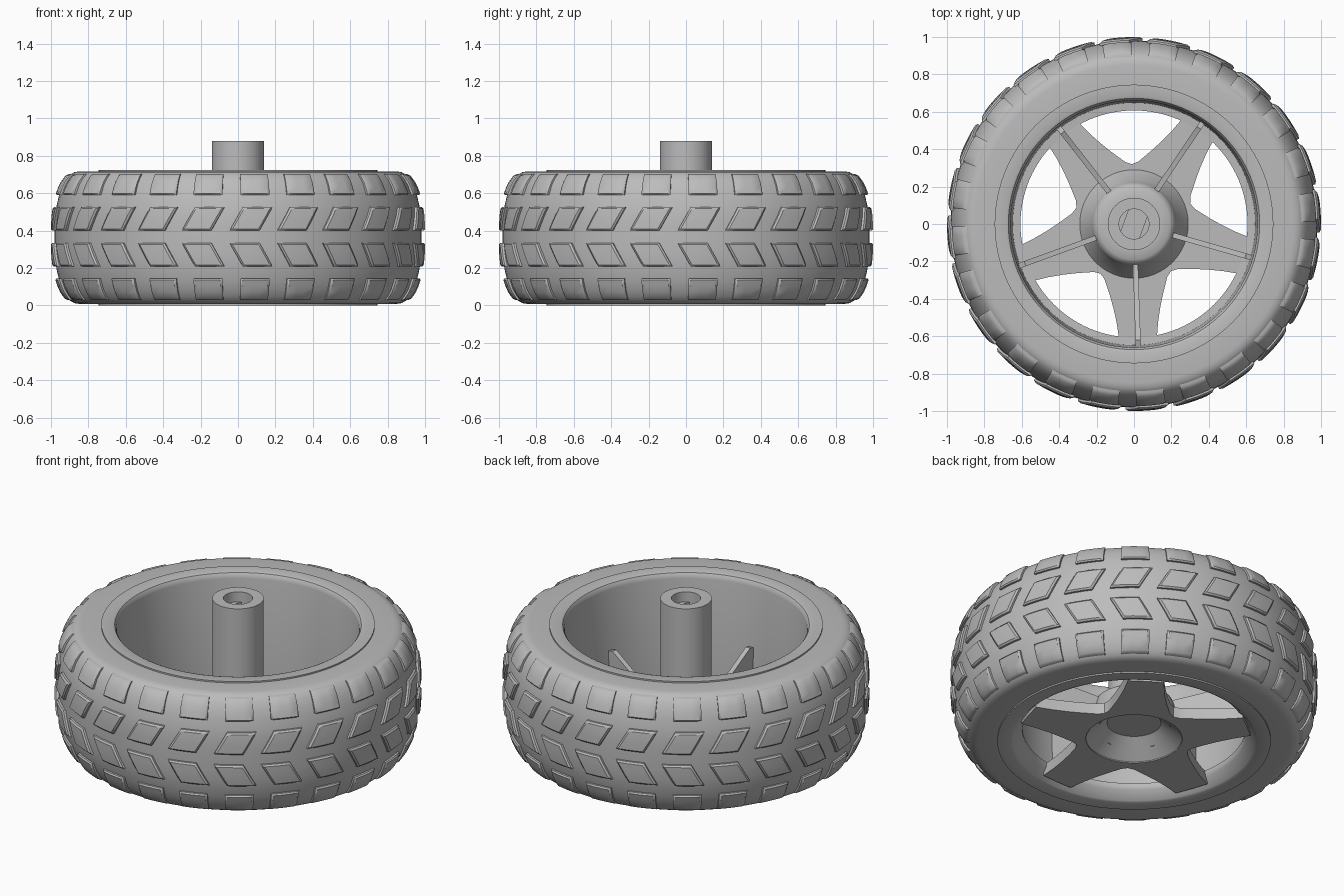
import bpy, bmesh
from math import sin, cos, radians, pi

if "Cube" in bpy.data.objects:
    bpy.data.objects.remove(bpy.data.objects["Cube"])

grey = bpy.data.materials.new("plain grey")
grey.use_nodes = True
colour = (0.5, 0.5, 0.5, 1)
grey.diffuse_color = colour
grey.node_tree.nodes["Principled BSDF"].inputs["Base Color"].default_value = colour


def polar(r, a, z):
    return (r * cos(a), r * sin(a), z)


def finish(name, bm, fix_normals=True, angle=35):
    bmesh.ops.remove_doubles(bm, verts=bm.verts, dist=0.0001)
    if fix_normals:
        bmesh.ops.recalc_face_normals(bm, faces=bm.faces)
    mesh = bpy.data.meshes.new(name)
    bm.to_mesh(mesh)
    bm.free()
    mesh.materials.append(grey)
    ob = bpy.data.objects.new(name, mesh)
    bpy.context.collection.objects.link(ob)
    bpy.ops.object.select_all(action='DESELECT')
    ob.select_set(True)
    bpy.context.view_layer.objects.active = ob
    bpy.ops.object.shade_smooth_by_angle(angle=radians(angle))
    return ob


def skin(bm, rows, wrap_rows, wrap_cols):
    """Join a table of points with quads."""
    grid = [[bm.verts.new(p) for p in row] for row in rows]
    n, m = len(grid), len(grid[0])
    for i in range(n if wrap_rows else n - 1):
        for j in range(m if wrap_cols else m - 1):
            k, l = (i + 1) % n, (j + 1) % m
            bm.faces.new((grid[i][j], grid[i][l], grid[k][l], grid[k][j]))


def lathe(name, profile, closed, segments=96):
    bm = bmesh.new()
    rows = [[polar(r, 2 * pi * s / segments, z) for s in range(segments)]
            for r, z in profile]
    skin(bm, rows, closed, True)
    bmesh.ops.dissolve_degenerate(bm, dist=0.00001, edges=bm.edges)
    return finish(name, bm)


def prism(bm, outline, place, low, high):
    """Extrude a flat outline between two levels."""
    ends = [[bm.verts.new(place(p, t)) for p in outline] for t in (low, high)]
    for end in ends:
        bm.faces.new(end)
    for i in range(len(outline)):
        j = (i + 1) % len(outline)
        bm.faces.new((ends[0][i], ends[0][j], ends[1][j], ends[1][i]))


# Tyre: crown radius by distance from the middle height
MID = 0.3625
crown = [(0, 0.98), (0.06, 0.98), (0.12, 0.977), (0.17, 0.97), (0.23, 0.956),
         (0.28, 0.938), (0.315, 0.917), (0.338, 0.897), (0.35, 0.875), (0.354, 0.85)]


def crown_radius(z):
    d = abs(z - MID)
    for (d0, r0), (d1, r1) in zip(crown, crown[1:]):
        if d <= d1:
            return r0 + (r1 - r0) * (d - d0) / (d1 - d0)
    return crown[-1][1]


upper = [(r, MID + d) for d, r in crown]
lower = [(r, MID - d) for d, r in crown[:0:-1]]
lathe("tyre", [(0.735, MID - 0.354)] + lower + upper + [(0.735, MID + 0.354)], True)

# Tread blocks: four rows, outer ones square, inner ones slanted
COUNT = 24
STEPS = (0, 0, 0.07, 0.36, 0.64, 0.93, 1, 1)
LIFT = (-0.02, 0.012, 0.02, 0.02)


def tread_row(name, z0, z1, shift0, shift1):
    bm = bmesh.new()
    last = len(STEPS) - 1
    for b in range(COUNT):
        middle = 5.4 + b * 360 / COUNT
        rows = []
        for i, v in enumerate(STEPS):
            z = z0 + (z1 - z0) * v
            row = []
            for j, u in enumerate(STEPS):
                level = min(i, j, last - i, last - j, 3)
                a = middle + shift0 + (shift1 - shift0) * v + (u - 0.5) * 9.3
                row.append(polar(crown_radius(z) + LIFT[level], radians(a), z))
            rows.append(row)
        skin(bm, rows, False, False)
    return finish(name, bm, fix_normals=False)


tread_row("tread_upper_outer", 0.59, 0.702, 0, 0)
tread_row("tread_upper_inner", 0.40, 0.527, -3.4, 0.8)
tread_row("tread_lower_inner", 0.207, 0.335, 0.8, -3.4)
tread_row("tread_lower_outer", 0.03, 0.145, 0, 0)

# Rim barrel with rounded upper lip and a shelf at the bottom
lathe("rim", [(0.745, 0), (0.672, 0), (0.66, 0.006), (0.615, 0.05), (0.607, 0.065),
              (0.607, 0.085), (0.648, 0.088), (0.66, 0.69), (0.664, 0.708),
              (0.672, 0.72), (0.685, 0.725), (0.745, 0.725)], True)

# Hub: recessed cone below, domed collar above, bored shaft
lathe("hub", [(0, 0.115), (0.147, 0.115), (0.27, 0.015), (0.29, 0.08), (0.235, 0.16),
              (0.222, 0.21), (0.212, 0.235), (0.19, 0.25), (0.14, 0.252), (0.14, 0.88),
              (0.08, 0.88), (0.08, 0.5), (0, 0.5)], False, 64)

# Two flats inside the bore make the slot for the axle
bm = bmesh.new()
for turn in (-20, 160):
    arc = [polar(0.081, radians(turn + a), 0) for a in range(-50, 51, 10)]
    prism(bm, arc, lambda p, t: (p[0], p[1], t), 0.5, 0.82)
finish("axle_flats", bm)

# Five-armed star: half an arm as (radius, angle), mirrored and repeated
ARMS = [272 + 72 * k for k in range(5)]
half = [(0.63, 0), (0.635, 9), (0.54, 11.8), (0.467, 15.5), (0.41, 20),
        (0.367, 25), (0.335, 30), (0.32, 36)]
arm = [(r, -a) for r, a in half[:0:-1]] + half[:-1]
star = [(r, radians(base + a)) for base in ARMS for r, a in arm]
bm = bmesh.new()
skin(bm, [[polar(0.262, a, 0.015) for r, a in star],
          [polar(r, a, 0.015) for r, a in star],
          [polar(r, a, 0.08) for r, a in star],
          [polar(0.262, a, 0.08) for r, a in star]], True, True)
finish("spoke_star", bm)

# Thin stiffening fin standing on each arm
fin = [(0.2, 0.07), (0.652, 0.07), (0.656, 0.33), (0.62, 0.34), (0.45, 0.26), (0.2, 0.22)]
bm = bmesh.new()
for base in ARMS:
    c, s = cos(radians(base)), sin(radians(base))
    prism(bm, fin, lambda p, t: (p[0] * c - t * s, p[0] * s + t * c, p[1]), -0.014, 0.014)
finish("spoke_fins", bm)
